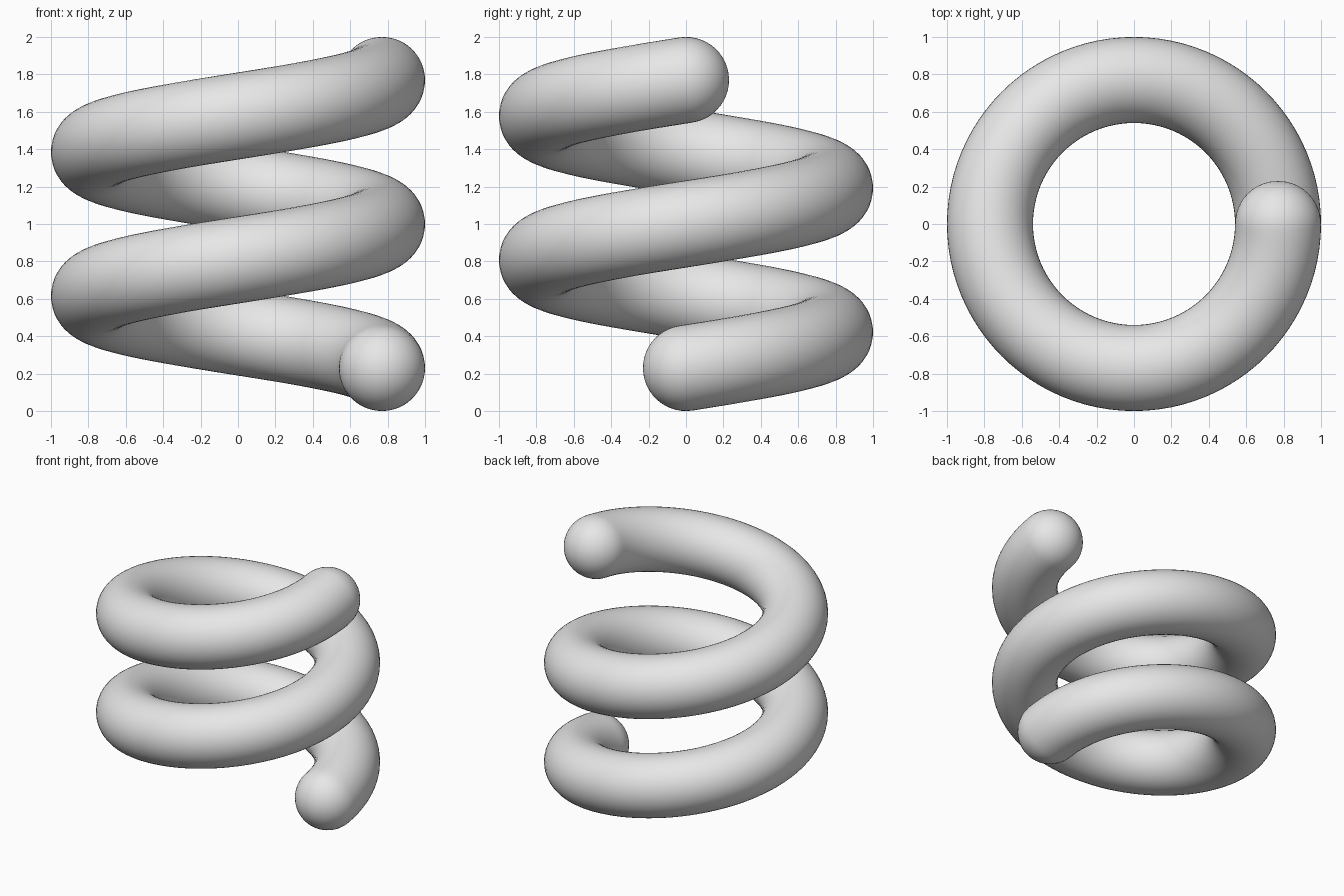
import bpy
import bmesh
import math
from mathutils import Vector

COIL_R = 0.77      # helix radius
TUBE_R = 0.23      # tube radius
TURNS = 2
Z0, Z1 = 0.23, 1.77
STEPS = 192        # rings along the coil
SIDES = 48         # points round the tube
CAP = 12           # rings in each rounded end

cube = bpy.data.objects.get("Cube")
if cube:
    bpy.data.objects.remove(cube, do_unlink=True)


def frame(t):
    """Centre, tangent, radial and binormal of the helix at t in 0..1."""
    a = 2 * math.pi * TURNS * t
    radial = Vector((math.cos(a), math.sin(a), 0))
    centre = radial * COIL_R + Vector((0, 0, Z0 + (Z1 - Z0) * t))
    speed = 2 * math.pi * TURNS * COIL_R
    tangent = Vector((-math.sin(a) * speed, math.cos(a) * speed, Z1 - Z0)).normalized()
    return centre, tangent, radial, tangent.cross(radial)


# Stations: (t, offset along the tangent, ring radius)
angles = [math.pi / 2 * i / CAP for i in range(1, CAP)]
stations = [(0, -TUBE_R * math.cos(p), TUBE_R * math.sin(p)) for p in angles]
stations += [(i / STEPS, 0, TUBE_R) for i in range(STEPS + 1)]
stations += [(1, TUBE_R * math.cos(p), TUBE_R * math.sin(p)) for p in reversed(angles)]

# Sweep rings along the helix
bm = bmesh.new()
rings = []
for t, shift, radius in stations:
    c, tan, rad, bi = frame(t)
    ring = []
    for j in range(SIDES):
        q = 2 * math.pi * j / SIDES
        ring.append(bm.verts.new(c + tan * shift + (rad * math.cos(q) + bi * math.sin(q)) * radius))
    rings.append(ring)
for lo, hi in zip(rings, rings[1:]):
    for j in range(SIDES):
        k = (j + 1) % SIDES
        bm.faces.new((lo[j], lo[k], hi[k], hi[j]))

# Close both rounded ends with a pole
for t, sign, ring in ((0, -1, rings[0]), (1, 1, rings[-1])):
    c, tan, _, _ = frame(t)
    pole = bm.verts.new(c + tan * TUBE_R * sign)
    for j in range(SIDES):
        bm.faces.new((ring[j], ring[(j + 1) % SIDES], pole))
bmesh.ops.recalc_face_normals(bm, faces=bm.faces[:])
for f in bm.faces:
    f.smooth = True

mesh = bpy.data.meshes.new("spring_coil")
bm.to_mesh(mesh)
bm.free()
coil = bpy.data.objects.new("spring_coil", mesh)
bpy.context.collection.objects.link(coil)

# Light grey material
grey = bpy.data.materials.new("light grey")
grey.use_nodes = True
grey.diffuse_color = (0.8, 0.8, 0.8, 1)
grey.node_tree.nodes["Principled BSDF"].inputs["Base Color"].default_value = (0.8, 0.8, 0.8, 1)
mesh.materials.append(grey)
